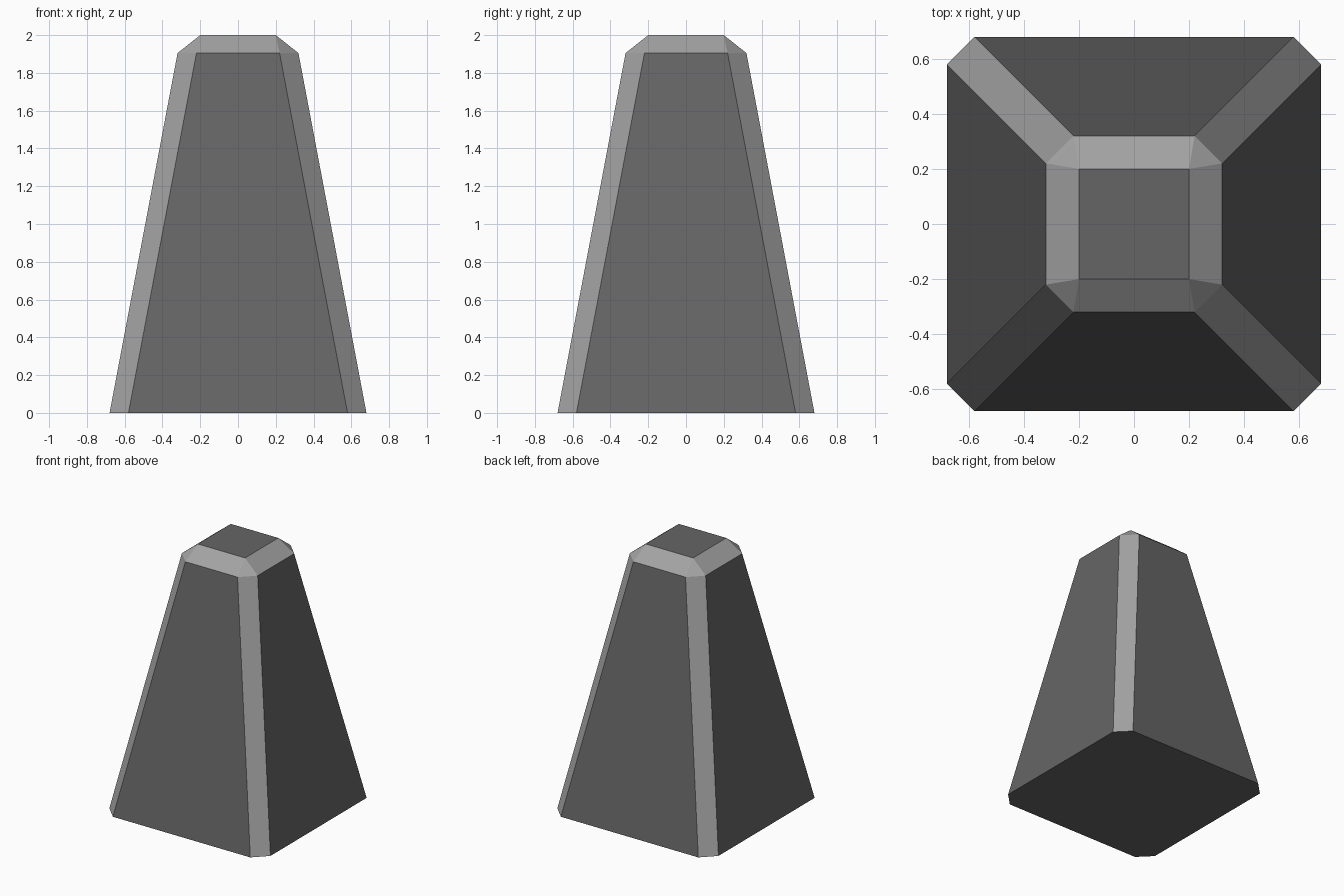
import bpy, bmesh

if "Cube" in bpy.data.objects:
    bpy.data.objects.remove(bpy.data.objects["Cube"])

# (height, half width, half length of the flat side) of each octagonal ring
RINGS = [(0.0, 0.68, 0.58), (1.905, 0.32, 0.22), (2.0, 0.20, 0.20)]


def ring_points(z, w, f):
    """Counter-clockwise square outline with cut corners."""
    pts = [(w, -f, z), (w, f, z)]
    for _ in range(3):
        pts += [(-y, x, z) for x, y, z in pts[-2:]]
    return pts


def grey(name, v):
    mat = bpy.data.materials.new(name)
    mat.diffuse_color = (v, v, v, 1)
    mat.use_nodes = True
    mat.node_tree.nodes["Principled BSDF"].inputs["Base Color"].default_value = mat.diffuse_color
    return mat


bm = bmesh.new()
rings = [[bm.verts.new(p) for p in ring_points(*r)] for r in RINGS]

# Tapered sides (dark) with lighter corner strips and sloped rim
for level, (low, high) in enumerate(zip(rings, rings[1:])):
    for i in range(8):
        j = (i + 1) % 8
        face = bm.faces.new((low[i], low[j], high[j], high[i]))
        face.material_index = 1 if level == 1 or i % 2 else 0

# Base and top caps (dark)
bm.faces.new(rings[0][::-1])
bm.faces.new(rings[-1])

# The top ring's corners merge, leaving triangular corner facets
bmesh.ops.remove_doubles(bm, verts=bm.verts, dist=0.0001)
bmesh.ops.recalc_face_normals(bm, faces=bm.faces)

mesh = bpy.data.meshes.new("tapered_block")
bm.to_mesh(mesh)
bm.free()
mesh.materials.append(grey("dark_panel", 0.13))
mesh.materials.append(grey("light_edge", 0.37))
block = bpy.data.objects.new("tapered_block", mesh)
bpy.context.collection.objects.link(block)
